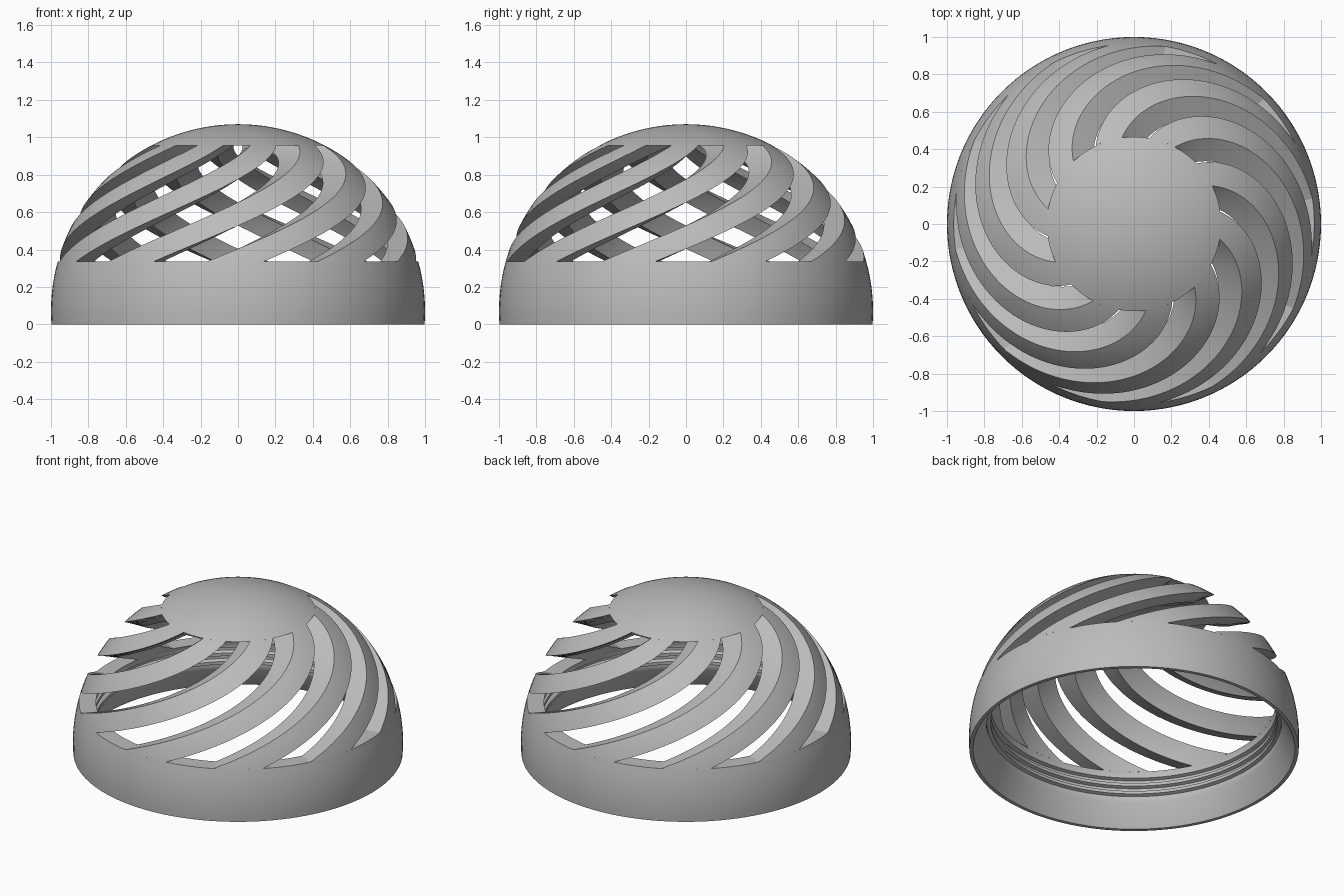
import bpy, bmesh
from math import sin, cos, radians, sqrt, pi

cube = bpy.data.objects.get("Cube")
if cube:
    bpy.data.objects.remove(cube, do_unlink=True)

CENTRE = 0.07            # height of the shell's sphere centre
OUTER, INNER = 1.0, 0.9  # shell radii
LOW, HIGH = 0.335, 0.955  # slot bottom and top
RIBS, TWIST = 10, 90
SEGMENTS = 120

grey = bpy.data.materials.new("plain grey")
grey.use_nodes = True
colour = (0.5, 0.5, 0.5, 1)
grey.diffuse_color = colour
grey.node_tree.nodes["Principled BSDF"].inputs["Base Color"].default_value = colour


def radius_at(z, sphere):
    return sqrt(max(0, sphere ** 2 - (z - CENTRE) ** 2))


def finish(name, bm):
    bmesh.ops.remove_doubles(bm, verts=bm.verts, dist=1e-5)
    bmesh.ops.recalc_face_normals(bm, faces=bm.faces)
    mesh = bpy.data.meshes.new(name)
    bm.to_mesh(mesh)
    bm.free()
    mesh.materials.append(grey)
    obj = bpy.data.objects.new(name, mesh)
    bpy.context.collection.objects.link(obj)
    bpy.ops.object.select_all(action='DESELECT')
    obj.select_set(True)
    bpy.context.view_layer.objects.active = obj
    bpy.ops.object.shade_smooth_by_angle(angle=radians(30))
    return obj


def loft(bm, rings, close_rings):
    """Join rows of points around each row, and last row to first if asked."""
    rows = [[bm.verts.new(p) for p in ring] for ring in rings]
    pairs = list(zip(rows, rows[1:]))
    if close_rings:
        pairs.append((rows[-1], rows[0]))
    for a, b in pairs:
        for i in range(len(a)):
            j = (i + 1) % len(a)
            bm.faces.new((a[i], a[j], b[j], b[i]))


def lathe(name, profile, closed):
    bm = bmesh.new()
    turns = [2 * pi * i / SEGMENTS for i in range(SEGMENTS)]
    loft(bm, [[(r * cos(t), r * sin(t), z) for t in turns] for r, z in profile], closed)
    bmesh.ops.dissolve_degenerate(bm, edges=bm.edges, dist=1e-6)
    return finish(name, bm)


# Base ring: curved outside, flared mouth and threaded inside
base = [(radius_at(LOW * i / 8, OUTER), LOW * i / 8) for i in range(9)]
base.append((radius_at(LOW, INNER), LOW))
for k in range(3):
    z = 0.315 - 0.055 * k
    base += [(0.868, z), (0.868, z - 0.02), (0.89, z - 0.027), (0.89, z - 0.045)]
base += [(0.895, 0.14), (0.975, 0.0)]
lathe("base_ring", base, True)


# Solid cap over the slots
def arc(sphere, steps):
    start = radius_at(HIGH, sphere)
    radii = [start * (1 - i / steps) for i in range(steps + 1)]
    return [(r, CENTRE + sqrt(sphere ** 2 - r ** 2)) for r in radii]


lathe("top_cap", arc(INNER, 5)[::-1] + arc(OUTER, 16), False)


# Twisted ribs between ring and cap
def rib(name, start):
    bm = bmesh.new()
    steps, across, width = 48, 6, 18
    rings = []
    for s in range(steps + 1):
        z = LOW + (HIGH - LOW) * s / steps
        first = start - TWIST * (HIGH - z) / (HIGH - LOW)
        angles = [radians(first + width * i / across) for i in range(across + 1)]
        ro, ri = radius_at(z, OUTER), radius_at(z, INNER)
        rings.append([(ro * cos(a), ro * sin(a), z) for a in angles] +
                     [(ri * cos(a), ri * sin(a), z) for a in reversed(angles)])
    loft(bm, rings, False)
    return finish(name, bm)


for n in range(RIBS):
    rib(f"rib_{n + 1}", 62 + n * 360 / RIBS)
